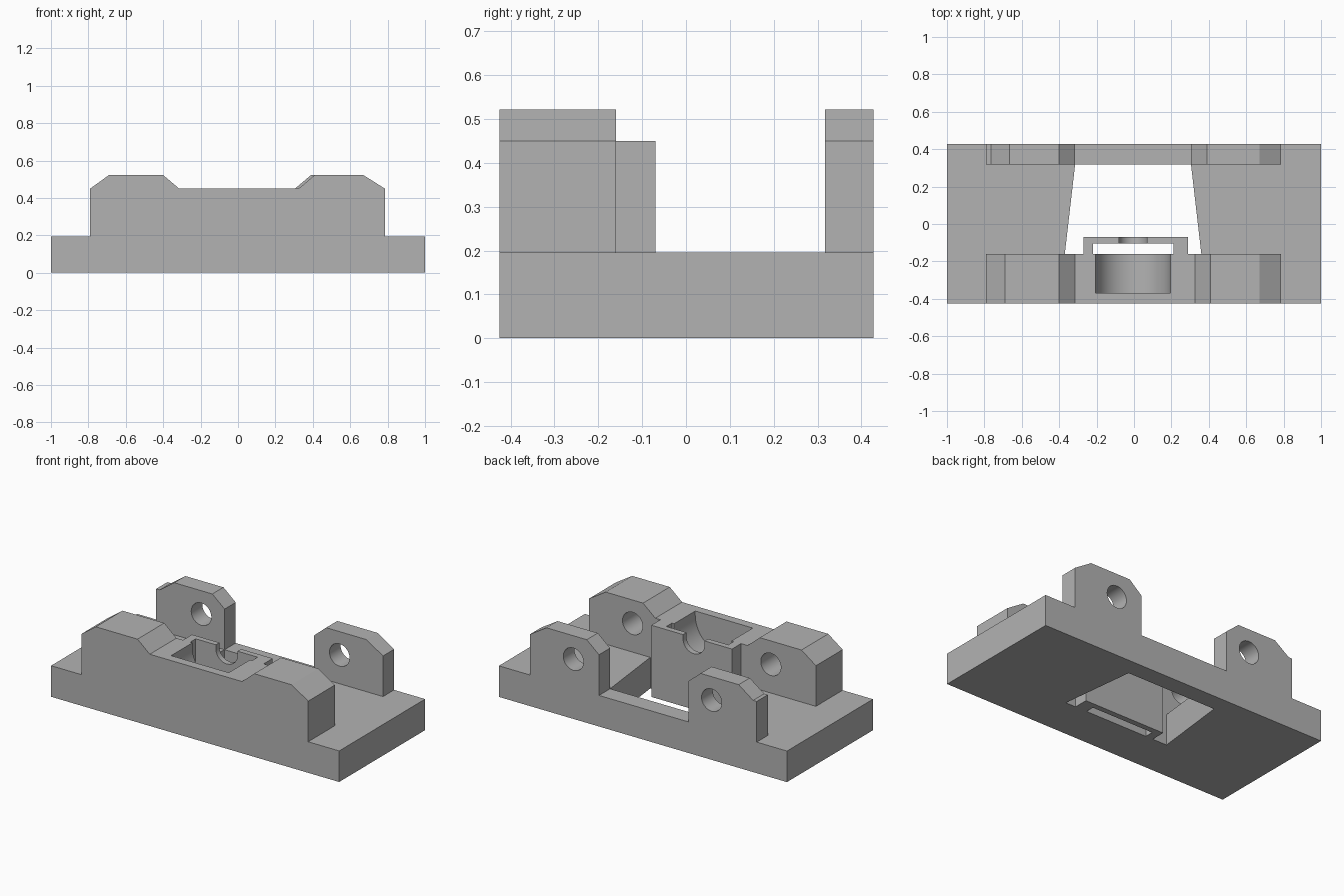
import bpy, bmesh, math
from mathutils import Vector

cube = bpy.data.objects.get("Cube")
if cube:
    bpy.data.objects.remove(cube, do_unlink=True)

grey = bpy.data.materials.new("plain grey")
grey.use_nodes = True
colour = (0.45, 0.45, 0.45, 1)
grey.diffuse_color = colour
grey.node_tree.nodes["Principled BSDF"].inputs["Base Color"].default_value = colour


def prism(name, points, direction):
    """Extrude a closed outline along a direction."""
    bm = bmesh.new()
    face = bm.faces.new([bm.verts.new(p) for p in points])
    out = bmesh.ops.extrude_face_region(bm, geom=[face])
    moved = [v for v in out["geom"] if isinstance(v, bmesh.types.BMVert)]
    bmesh.ops.translate(bm, verts=moved, vec=Vector(direction))
    bmesh.ops.recalc_face_normals(bm, faces=bm.faces)
    mesh = bpy.data.meshes.new(name)
    bm.to_mesh(mesh)
    bm.free()
    mesh.materials.append(grey)
    obj = bpy.data.objects.new(name, mesh)
    bpy.context.collection.objects.link(obj)
    return obj


def upright(name, outline, y0, y1):
    """Outline in x and z, running from y0 to y1."""
    return prism(name, [(x, y0, z) for x, z in outline], (0, y1 - y0, 0))


def slab(name, outline, z0, z1):
    """Outline in x and y, running from z0 to z1."""
    return prism(name, [(x, y, z0) for x, y in outline], (0, 0, z1 - z0))


def rect(a0, a1, b0, b1):
    return [(a0, b0), (a1, b0), (a1, b1), (a0, b1)]


def arc(cx, cz, r, start, end, steps):
    return [(cx + r * math.cos(start + (end - start) * i / steps),
             cz + r * math.sin(start + (end - start) * i / steps))
            for i in range(steps + 1)]


def trough(name, cx, cz, r, y0, y1):
    """Round-bottomed channel, open at the top."""
    outline = arc(cx, cz, r, math.pi, 2 * math.pi, 32)
    return upright(name, outline + [(cx + r, 0.6), (cx - r, 0.6)], y0, y1)


def combine(body, part, operation):
    part.hide_render = True
    mod = body.modifiers.new(part.name, "BOOLEAN")
    mod.operation = operation
    mod.solver = "EXACT"
    mod.object = part
    bpy.context.view_layer.objects.active = body
    bpy.ops.object.modifier_apply(modifier=mod.name)
    bpy.data.objects.remove(part, do_unlink=True)


FRONT, BACK = -0.425, 0.427
FLOOR, SHOULDER, TOP = 0.195, 0.45, 0.522
WALL, LUG, SUNK = -0.16, 0.317, 0.1

# Base plate with tapered window
body = slab("mounting_bracket", rect(-1, 1, FRONT, BACK), 0, FLOOR)
window = [(-0.37, WALL), (0.36, WALL), (0.305, LUG), (-0.315, LUG)]
combine(body, slab("window", window, -0.1, 0.4), "DIFFERENCE")

# Front block with two raised ends
front = [(-0.79, SUNK), (-0.79, SHOULDER), (-0.69, TOP), (-0.4, TOP),
         (-0.315, SHOULDER), (0.325, SHOULDER), (0.41, TOP), (0.67, TOP),
         (0.785, SHOULDER), (0.785, SUNK)]
combine(body, upright("front_block", front, FRONT, WALL), "UNION")

# Rear lugs
right = [(-0.79, SUNK), (-0.79, SHOULDER), (-0.765, SHOULDER), (-0.665, TOP),
         (-0.4, TOP), (-0.315, SHOULDER), (-0.315, SUNK)]
left = [(0.305, SUNK), (0.305, SHOULDER), (0.39, TOP), (0.67, TOP),
        (0.785, SHOULDER), (0.785, SUNK)]
combine(body, upright("rear_lug_right", right, LUG, BACK), "UNION")
combine(body, upright("rear_lug_left", left, LUG, BACK), "UNION")

# Centre block behind the front block
combine(body, slab("centre_block", rect(-0.27, 0.29, -0.2, -0.07), 0, SHOULDER), "UNION")

# Slot, round pocket and shaft notch
combine(body, slab("slot", rect(-0.22, 0.21, WALL, -0.105), -0.1, 0.7), "DIFFERENCE")
combine(body, trough("pocket", -0.005, 0.425, 0.2, -0.37, -0.13), "DIFFERENCE")
combine(body, trough("notch", -0.005, 0.425, 0.075, -0.13, 0), "DIFFERENCE")

# Pivot holes: through the lugs, blind in the front block
for x in (-0.477, 0.483):
    circle = arc(x, 0.375, 0.07, 0, 2 * math.pi, 32)[:-1]
    combine(body, upright("pivot_hole", circle, -0.32, 0.6), "DIFFERENCE")

body.select_set(True)
bpy.context.view_layer.objects.active = body
bpy.ops.object.shade_smooth_by_angle(angle=math.radians(30))
